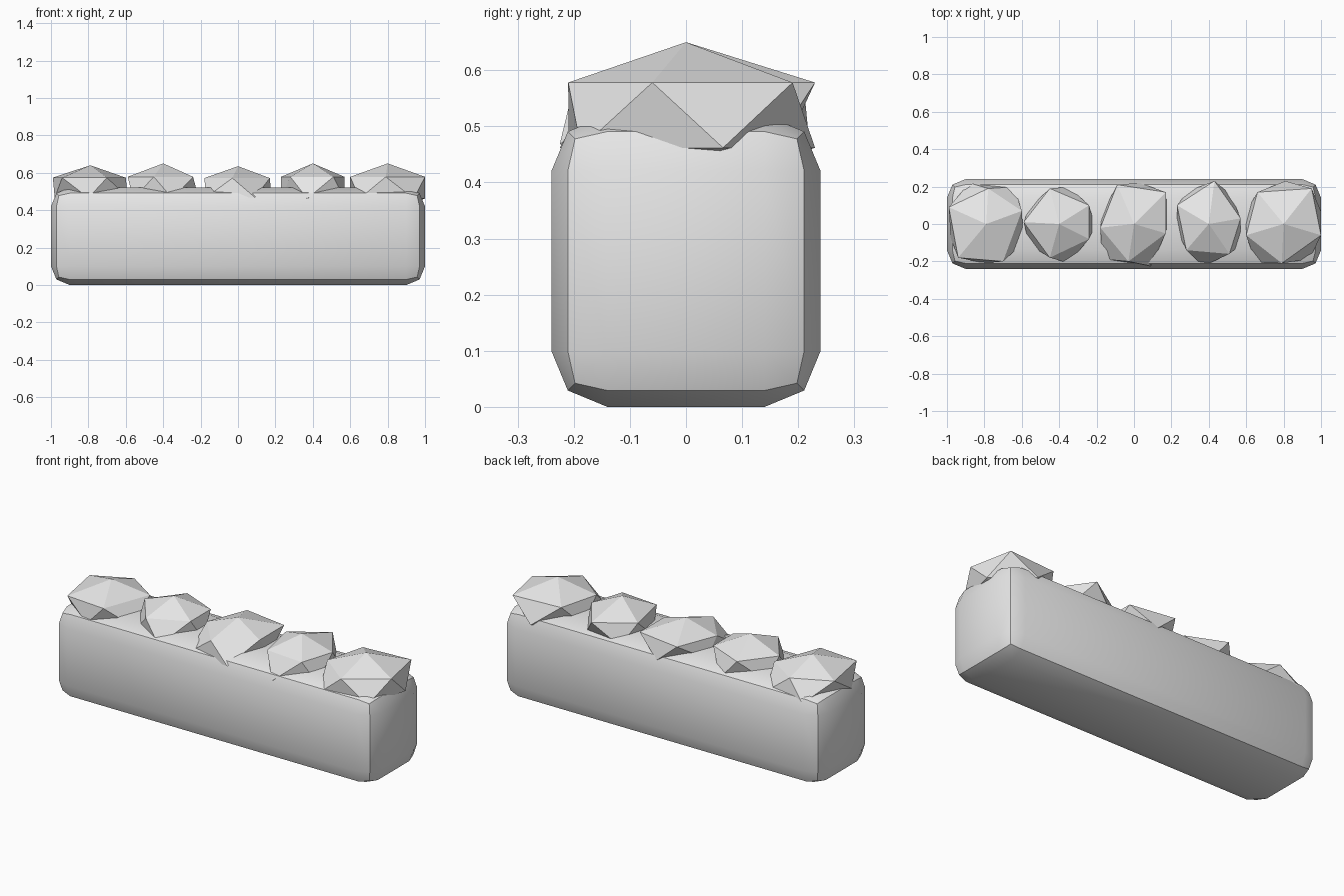
import bpy, bmesh
from math import radians
from mathutils import Vector

cube = bpy.data.objects.get("Cube")
if cube:
    bpy.data.objects.remove(cube, do_unlink=True)

grey = bpy.data.materials.new("light grey")
grey.use_nodes = True
grey.diffuse_color = (0.8, 0.8, 0.8, 1)
grey.node_tree.nodes["Principled BSDF"].inputs["Base Color"].default_value = (0.8, 0.8, 0.8, 1)


def add_object(name, bm):
    """Turn a bmesh into a linked object with the shared material."""
    bmesh.ops.recalc_face_normals(bm, faces=bm.faces)
    mesh = bpy.data.meshes.new(name)
    bm.to_mesh(mesh)
    bm.free()
    mesh.materials.append(grey)
    obj = bpy.data.objects.new(name, mesh)
    bpy.context.collection.objects.link(obj)
    return obj


# Long body with rounded edges
LENGTH, DEPTH, HEIGHT = 2.0, 0.48, 0.52
bm = bmesh.new()
bmesh.ops.create_cube(bm, size=1)
bmesh.ops.scale(bm, vec=(LENGTH, DEPTH, HEIGHT), verts=bm.verts)
bmesh.ops.translate(bm, vec=(0, 0, HEIGHT / 2), verts=bm.verts)
body = add_object("hedge_body", bm)
bevel = body.modifiers.new("rounded edges", "BEVEL")
bevel.width = 0.1
bevel.segments = 2

bpy.ops.object.select_all(action="DESELECT")
body.select_set(True)
bpy.context.view_layer.objects.active = body
bpy.ops.object.modifier_apply(modifier=bevel.name)
bpy.ops.object.shade_smooth_by_angle(angle=radians(30))


def leaf_clump(index, x, half_height, ring):
    """Irregular flattened twenty-sided clump, half sunk into the body top."""
    bm = bmesh.new()
    centre = Vector((x, 0, HEIGHT))
    belt = 0.447 * half_height
    top = bm.verts.new(centre + Vector((0, 0, half_height)))
    bottom = bm.verts.new(centre - Vector((0, 0, half_height)))
    upper = [bm.verts.new(centre + Vector((px, py, belt))) for px, py in ring]
    # lower belt sits opposite the upper one and is a little wider
    lower = []
    for px, py in ring:
        low_y = max(-0.225, min(0.23, -1.1 * py))
        lower.append(bm.verts.new(centre + Vector((-px, low_y, -belt))))
    for i in range(5):
        j = (i + 1) % 5
        low_a, low_b = lower[(i + 2) % 5], lower[(i + 3) % 5]
        bm.faces.new((top, upper[i], upper[j]))
        bm.faces.new((upper[i], low_b, upper[j]))
        bm.faces.new((upper[i], low_a, low_b))
        bm.faces.new((bottom, low_b, low_a))
    add_object(f"leaf_clump_{index}", bm)


# Five clumps along the top: x, half height, upper belt (counter-clockwise)
clumps = [
    (-0.79, 0.12, [(0.19, 0.07), (0.01, 0.19), (-0.2, 0.09), (-0.15, -0.18), (0.09, -0.2)]),
    (-0.4, 0.13, [(0.16, 0.1), (-0.05, 0.19), (-0.19, 0.01), (-0.05, -0.18), (0.16, -0.08)]),
    (0.0, 0.115, [(0.17, 0.17), (-0.09, 0.21), (-0.18, -0.02), (-0.03, -0.2), (0.17, -0.05)]),
    (0.4, 0.13, [(0.17, 0.03), (0.03, 0.23), (-0.17, 0.1), (-0.12, -0.14), (0.11, -0.16)]),
    (0.8, 0.13, [(0.15, 0.19), (-0.14, 0.17), (-0.2, -0.06), (-0.01, -0.21), (0.2, -0.06)]),
]
for number, clump in enumerate(clumps, 1):
    leaf_clump(number, *clump)
